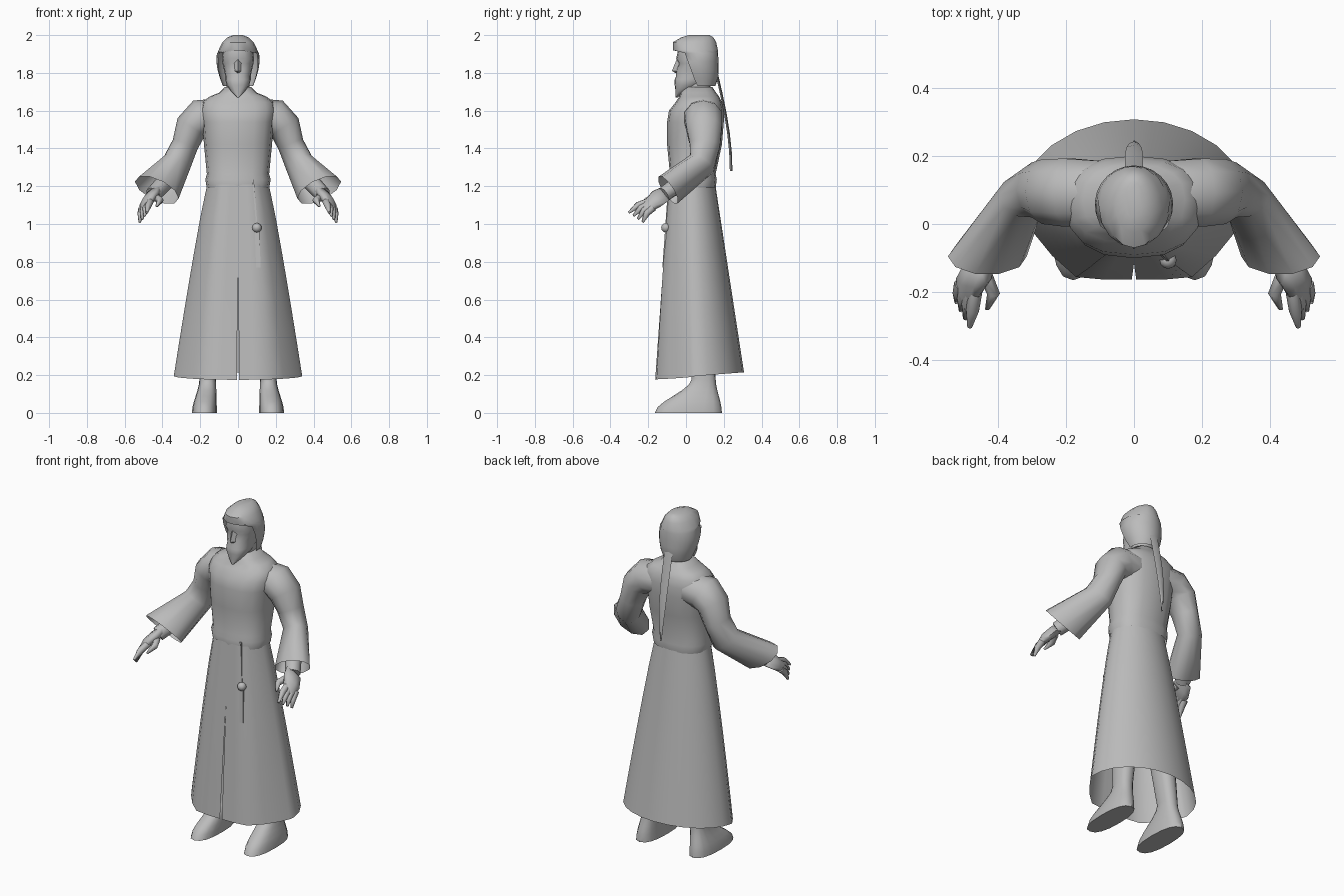
import bpy
import bmesh
from math import sin, cos, pi, radians, copysign
from mathutils import Vector

cube = bpy.data.objects.get("Cube")
if cube:
    bpy.data.objects.remove(cube, do_unlink=True)

SHADE = 0.5
grey = bpy.data.materials.new("plain grey")
grey.use_nodes = True
grey.diffuse_color = (SHADE, SHADE, SHADE, 1)
shader = grey.node_tree.nodes["Principled BSDF"]
shader.inputs["Base Color"].default_value = grey.diffuse_color


def lerp(start, stop, t):
    return start + (stop - start) * t


def steps(count):
    """Evenly spaced fractions from zero to one."""
    return [i / (count - 1) for i in range(count)]


def finish(name, bm, angle):
    bmesh.ops.remove_doubles(bm, verts=bm.verts, dist=0.0004)
    bmesh.ops.recalc_face_normals(bm, faces=bm.faces)
    mesh = bpy.data.meshes.new(name)
    bm.to_mesh(mesh)
    bm.free()
    mesh.materials.append(grey)
    part = bpy.data.objects.new(name, mesh)
    bpy.context.collection.objects.link(part)
    bpy.ops.object.select_all(action='DESELECT')
    part.select_set(True)
    bpy.context.view_layer.objects.active = part
    bpy.ops.object.shade_smooth_by_angle(angle=radians(angle))


def loft(name, rings, closed=True, start=False, end=False, angle=50):
    """Skin a list of point rings with quads."""
    bm = bmesh.new()
    rows = [[bm.verts.new(point) for point in ring] for ring in rings]
    count = len(rows[0])
    for lower, upper in zip(rows, rows[1:]):
        for i in range(count if closed else count - 1):
            j = (i + 1) % count
            bm.faces.new((lower[i], lower[j], upper[j], upper[i]))
    if start:
        bm.faces.new(rows[0])
    if end:
        bm.faces.new(rows[-1])
    finish(name, bm, angle)


def level(z, half_width, front, back, x=0.0, count=16, power=0.82):
    """Horizontal, slightly squared oval ring."""
    middle, depth = (front + back) / 2, (back - front) / 2
    ring = []
    for i in range(count):
        a = 2 * pi * i / count
        s, c = (copysign(abs(k) ** power, k) for k in (sin(a), cos(a)))
        ring.append((x + half_width * s, middle - depth * c, z))
    return ring


def tilted(centre, u, v, count):
    """Oval ring spanned by two free axes."""
    turns = [2 * pi * i / count for i in range(count)]
    return [Vector(centre) + u * cos(a) + v * sin(a) for a in turns]


def lean(section, count):
    """Limb section: centre, two radii, and the lean of each axis in degrees."""
    centre, wide, thick, roll, pitch = section
    roll, pitch = radians(roll), radians(pitch)
    u = Vector((cos(roll), 0, sin(roll))) * wide
    v = Vector((0, -cos(pitch), sin(pitch))) * thick
    return tilted(centre, u, v, count)


def tube(path, radii, count=6):
    """Rings of a tapered limb running along a path."""
    points = [Vector(p) for p in path]
    along = (points[-1] - points[0]).normalized()
    u = along.cross(Vector((0, 0, 1))).normalized()
    v = along.cross(u)
    return [tilted(p, u * r, v * r, count) for p, r in zip(points, radii)]


def both_sides(name, rings, **options):
    for tag, side in (("left_", 1), ("right_", -1)):
        mirrored = [[(side * x, y, z) for x, y, z in ring] for ring in rings]
        loft(tag + name, mirrored, **options)


# Robe skirt: flared open shell with a slit up the front
WAIST, HEM = 1.21, 0.175


def skirt_front(t):
    return lerp(-0.09, -0.163, t)


def skirt_ring(t):
    wide, back, middle = lerp(0.163, 0.34, t ** 0.9), lerp(0.155, 0.307, t), lerp(0.03, 0.05, t)
    gap = max(0, t - 0.35) * 0.01
    ring = []
    for f in steps(25):
        a = 2 * pi * f
        c = -cos(a)
        if c > 0:
            y = lerp(middle, back, c)
        else:
            y = lerp(middle, skirt_front(t), min(1, 1.25 * abs(c) ** lerp(1.3, 1.8, t)))
        x = wide * sin(a)
        if f in (0, 1):
            x = gap if f == 0 else -gap
        ring.append((x, y, lerp(WAIST, HEM, t) + 0.02 * t * (1 + c)))
    return ring


loft("robe_skirt", [skirt_ring(t) for t in steps(7)], closed=False)

# Robe body with sash and collar
loft("robe_body", [level(*section) for section in (
    (1.19, 0.165, -0.09, 0.157), (1.235, 0.173, -0.095, 0.163), (1.265, 0.165, -0.085, 0.157),
    (1.42, 0.18, -0.1, 0.19), (1.54, 0.19, -0.1, 0.2), (1.6, 0.2, -0.09, 0.2),
    (1.645, 0.19, -0.055, 0.19), (1.675, 0.15, -0.035, 0.175), (1.695, 0.1, -0.03, 0.16),
    (1.725, 0.07, -0.005, 0.14))], end=True)


# Legs and shoes: the toe slopes up into the ankle
def shoe_ring(t):
    slope = t * t * (3 - 2 * t)
    return level(0.18 * t, lerp(0.066, 0.044, slope), lerp(-0.165, 0.03, slope),
                 lerp(0.19, 0.157, slope), lerp(0.178, 0.16, slope))


both_sides("leg_and_shoe", [shoe_ring(t) for t in steps(7)] + [level(0.7, 0.07, -0.02, 0.15, 0.11)],
           start=True, end=True, angle=40)

# Sleeves widening to an open cuff
both_sides("sleeve", [lean(section, 10) for section in (
    ((0.1, 0.09, 1.57), 0.095, 0.1, 85, 0), ((0.19, 0.092, 1.565), 0.1, 0.105, 62, 0),
    ((0.247, 0.095, 1.515), 0.086, 0.1, 32, 0), ((0.28, 0.1, 1.42), 0.07, 0.085, 22, 5),
    ((0.325, 0.085, 1.32), 0.077, 0.075, 25, 30), ((0.43, -0.095, 1.18), 0.124, 0.08, 21, 48))])

# Forearms and hands
both_sides("forearm", tube([(0.35, 0.03, 1.26), (0.45, -0.12, 1.155)], [0.05, 0.042], 8),
           start=True, end=True)
both_sides("palm", [lean(section, 8) for section in (
    ((0.45, -0.11, 1.16), 0.05, 0.04, -25, 50), ((0.47, -0.16, 1.13), 0.06, 0.04, -30, 50),
    ((0.487, -0.215, 1.09), 0.042, 0.022, -38, 50))], start=True, end=True, angle=70)

TAPER = (0.021, 0.019, 0.007)
for f, name in zip(steps(4), ("index", "middle", "ring", "little")):
    knuckle = Vector((0.465, -0.195, 1.12)).lerp((0.507, -0.175, 1.085), f)
    tip = Vector((0.482, -0.303, 1.06)).lerp((0.52, -0.23, 1.01), f)
    bend = knuckle.lerp(tip, 0.5) + Vector((0, -0.005, 0.01))
    both_sides(name + "_finger", tube((knuckle, bend, tip), TAPER), start=True, end=True, angle=70)
both_sides("thumb", tube([(0.435, -0.15, 1.14), (0.412, -0.205, 1.125), (0.43, -0.25, 1.095)], TAPER),
           start=True, end=True, angle=70)

# Head with pointed beard
loft("head", [level(*section) for section in (
    (1.67, 0.005, -0.055, -0.045), (1.7, 0.035, -0.055, 0), (1.735, 0.06, -0.06, 0.08),
    (1.765, 0.068, -0.06, 0.12), (1.785, 0.068, -0.052, 0.14), (1.815, 0.074, -0.052, 0.15),
    (1.85, 0.082, -0.038, 0.15), (1.875, 0.085, -0.052, 0.15), (1.93, 0.078, -0.04, 0.14))],
    start=True, end=True)
loft("neck", [level(z, 0.06, 0, 0.13) for z in (1.64, 1.78)])
loft("nose", [[(-w, -0.03, z), (0, tip, z), (w, -0.03, z)] for z, w, tip in (
    (1.87, 0.02, -0.05), (1.81, 0.03, -0.075), (1.797, 0.02, -0.05))], start=True, end=True)


# Head cloth: horseshoe sections closing into a peaked brim and crown
def hood_ring(z, wide, middle, depth, reach):
    turns = [radians(reach) * (2 * f - 1) for f in steps(17)]
    return [(wide * sin(a), middle + depth * cos(a), z) for a in turns]


drape = [hood_ring(lerp(1.73, 1.905, t), 0.08 + 0.035 * sin(2 * t), lerp(0.08, 0.05, t),
                   lerp(0.075, 0.12, t ** 0.5), lerp(105, 118, t)) for t in steps(5)]
crown = [hood_ring(*section, 180) for section in (
    (1.92, 0.103, 0.05, 0.119), (1.962, 0.083, 0.045, 0.115),
    (1.988, 0.056, 0.06, 0.085), (2, 0.025, 0.07, 0.055))]
loft("head_cloth", drape + crown, closed=False, end=True, angle=45)

# Hanging tail of the head cloth, tapering downward
tail = []
for t in steps(6):
    z, y, w = lerp(1.79, 1.28, t), 0.165 + 0.075 * sin(t * pi / 2), 0.024 * (1 - t ** 3) + 0.003
    tail.append([(-w, y, z), (0, y - 0.008, z), (w, y, z), (0, y + 0.006, z)])
loft("cloth_tail", tail, start=True, end=True)


# Sash cord, bead and tassel lying on the skirt
def on_skirt(x, z):
    t = (WAIST - z) / (WAIST - HEM)
    return Vector((x, skirt_front(t), z))


def strip(name, top, bottom, w):
    rings = []
    for t in steps(4):
        x, z = Vector(top).lerp(bottom, t)
        p = on_skirt(x, z)
        rings.append([p + Vector(corner) for corner in (
            (-w, 0.004, 0), (w, 0.004, 0), (w, -0.004, 0), (-w, -0.004, 0))])
    loft(name, rings, start=True, end=True, angle=30)


strip("sash_cord", (0.08, 1.235), (0.1, 0.98), 0.004)
strip("tassel", (0.1, 0.98), (0.108, 0.77), 0.012)
bead = bmesh.new()
bmesh.ops.create_uvsphere(bead, u_segments=12, v_segments=8, radius=0.025)
bmesh.ops.translate(bead, verts=bead.verts, vec=on_skirt(0.1, 0.98))
finish("sash_bead", bead, 50)
